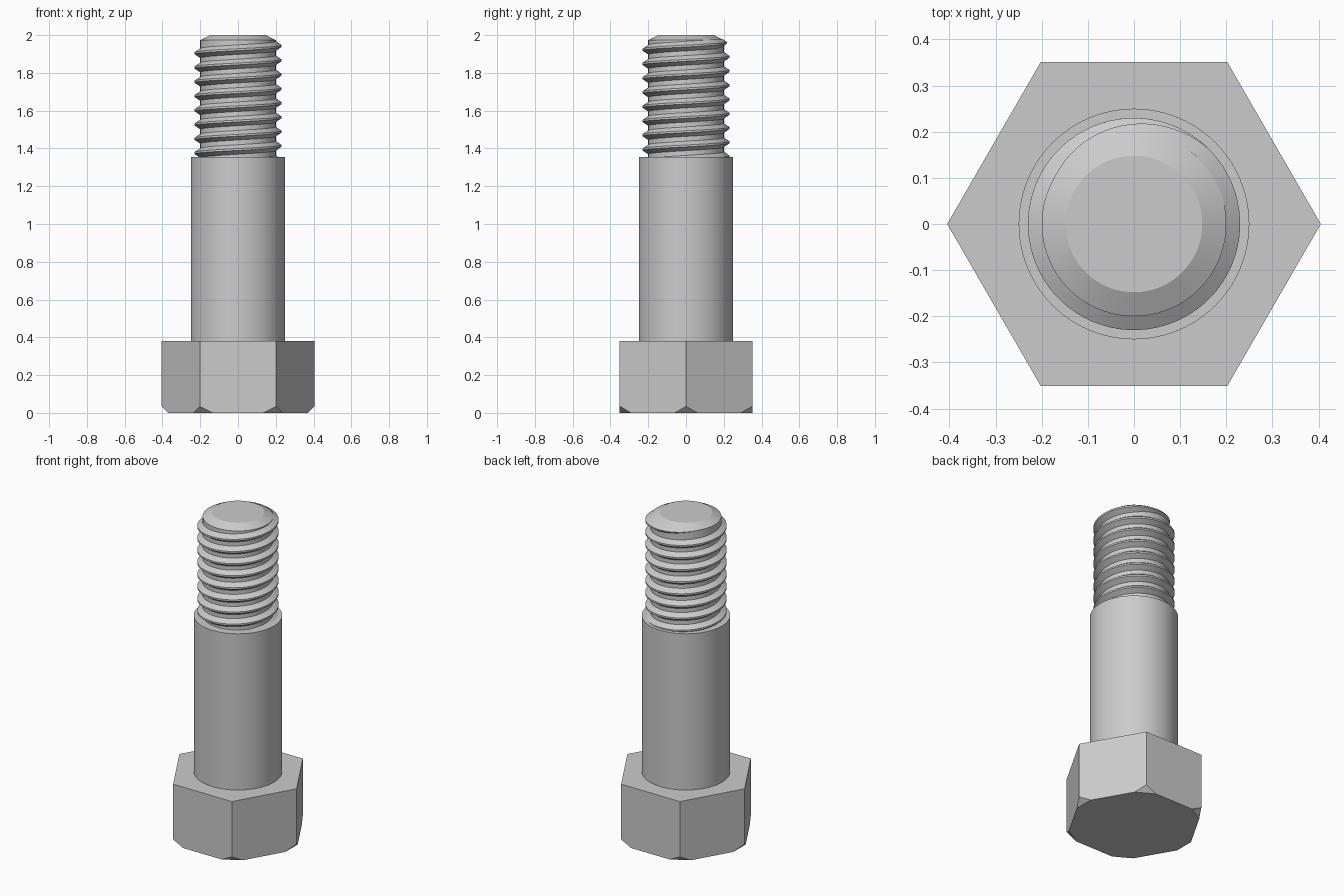
import bpy, bmesh, math
from mathutils import Vector

cube = bpy.data.objects.get("Cube")
if cube:
    bpy.data.objects.remove(cube, do_unlink=True)

steel = bpy.data.materials.new("grey steel")
steel.use_nodes = True
GREY = (0.6, 0.6, 0.6, 1)
steel.diffuse_color = GREY
steel.node_tree.nodes["Principled BSDF"].inputs["Base Color"].default_value = GREY


def finish(name, bm, smooth=True):
    bmesh.ops.recalc_face_normals(bm, faces=bm.faces)
    mesh = bpy.data.meshes.new(name)
    bm.to_mesh(mesh)
    bm.free()
    obj = bpy.data.objects.new(name, mesh)
    bpy.context.collection.objects.link(obj)
    mesh.materials.append(steel)
    if smooth:
        bpy.ops.object.select_all(action='DESELECT')
        obj.select_set(True)
        bpy.context.view_layer.objects.active = obj
        bpy.ops.object.shade_smooth_by_angle(angle=math.radians(25))
    return obj


def ring_loft(bm, rings, closed):
    """Join consecutive vertex rows with quads."""
    for a, b in zip(rings, rings[1:]):
        n = len(a)
        for i in range(n if closed else n - 1):
            j = (i + 1) % n
            bm.faces.new((a[i], a[j], b[j], b[i]))
    bm.faces.new(rings[0])
    bm.faces.new(rings[-1])


# Hexagonal head, its lower corners cut off at 45 degrees
HEAD_R, HEAD_H, CUT = 0.405, 0.38, 0.035
bm = bmesh.new()
rings = []
for z in (0, HEAD_H):
    rings.append([bm.verts.new((HEAD_R * math.cos(k * math.pi / 3),
                                HEAD_R * math.sin(k * math.pi / 3), z))
                  for k in range(6)])
ring_loft(bm, rings, True)
for k in range(6):
    out = Vector((math.cos(k * math.pi / 3), math.sin(k * math.pi / 3), 0))
    bmesh.ops.bisect_plane(bm, geom=bm.verts[:] + bm.edges[:] + bm.faces[:],
                           plane_co=out * (HEAD_R - CUT),
                           plane_no=out - Vector((0, 0, 1)), clear_outer=True)
    bmesh.ops.holes_fill(bm, edges=[e for e in bm.edges if e.is_boundary])
finish("hex_head", bm, smooth=False)

# Shank, shoulder, thread core and chamfered tip as one turned profile
SEGMENTS = 96
profile = [(0.25, 0.37), (0.25, 1.355), (0.2, 1.355), (0.2, 1.973), (0.148, 2.0)]
bm = bmesh.new()
rings = []
for r, z in profile:
    rings.append([bm.verts.new((r * math.cos(math.tau * i / SEGMENTS),
                                r * math.sin(math.tau * i / SEGMENTS), z))
                  for i in range(SEGMENTS)])
ring_loft(bm, rings, True)
finish("shank", bm)

# Right-hand helical thread that fades out into the tip
PITCH, ROOT, DEPTH = 0.0755, 0.199, 0.031
STEPS = 72
start = -8.3 * math.tau
end, fade = math.radians(153), math.radians(108)
count = int((end - start) / math.tau * STEPS)
bm = bmesh.new()
rings = []
for i in range(count + 1):
    a = start + (end - start) * i / count
    t = max(0.02, min(1, (end - a) / fade))
    z = 1.942 + PITCH * a / math.tau
    crest = ROOT + DEPTH * t
    tooth = [(ROOT, -0.026), (crest, -0.005), (crest, 0.005), (ROOT, 0.026)]
    rings.append([bm.verts.new((r * math.cos(a), r * math.sin(a), z + h * t))
                  for r, h in tooth])
ring_loft(bm, rings, True)
finish("screw_thread", bm)
